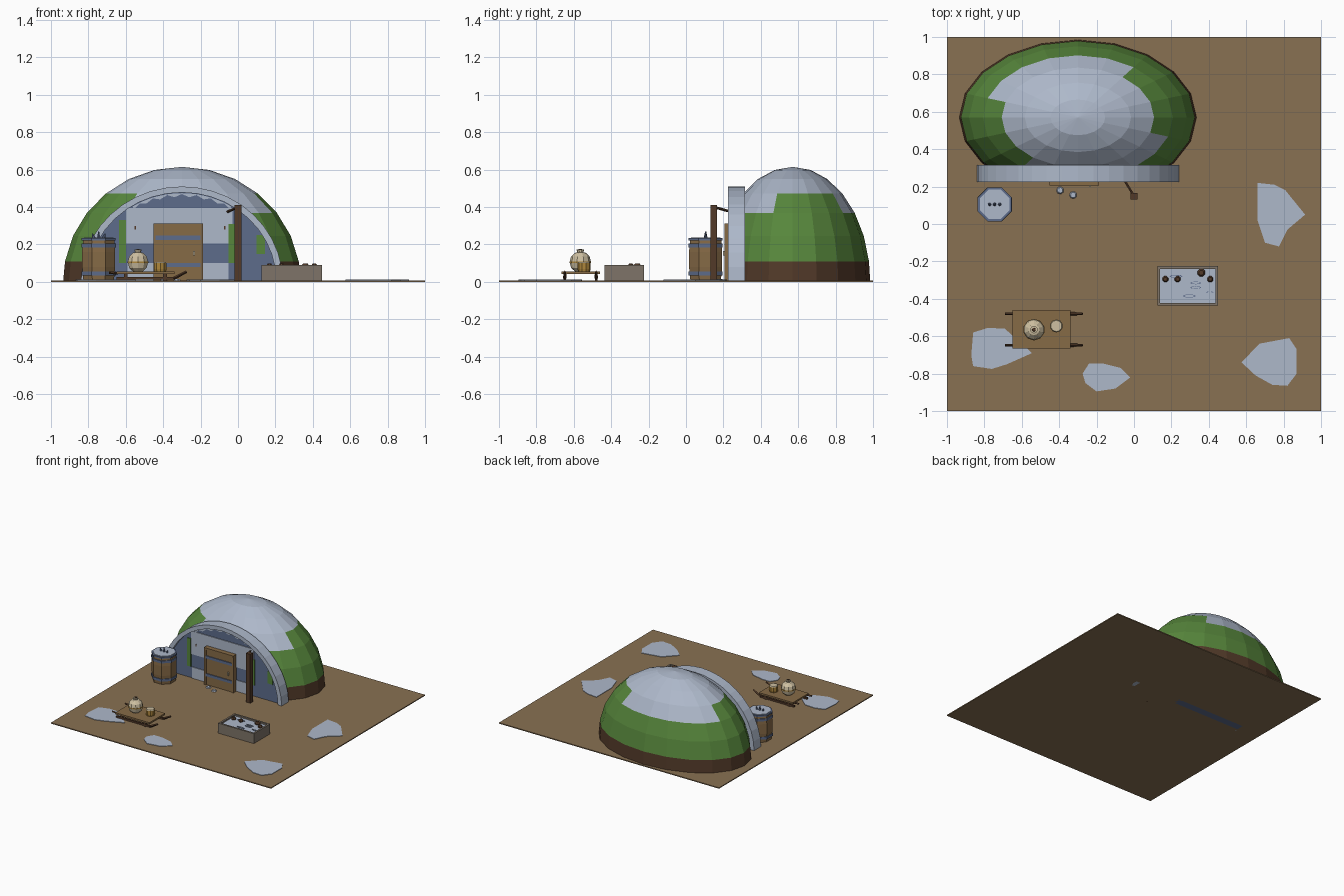
import bpy, bmesh, math
from mathutils import Vector, Matrix

if "Cube" in bpy.data.objects:
    bpy.data.objects.remove(bpy.data.objects["Cube"])

def mat(name, rgb):
    m = bpy.data.materials.new(name)
    m.diffuse_color = (*rgb, 1)
    m.use_nodes = True
    m.node_tree.nodes["Principled BSDF"].inputs["Base Color"].default_value = m.diffuse_color
    return m

DIRT = mat("dirt", (0.25, 0.165, 0.085))
SNOW = mat("snow", (0.42, 0.48, 0.59))
GRASS = mat("grass", (0.095, 0.24, 0.045))
BARK = mat("dark_wood", (0.085, 0.042, 0.022))
SLATE = mat("slate_blue", (0.11, 0.15, 0.26))
WOOD = mat("wood", (0.24, 0.145, 0.062))
STONE = mat("stone", (0.21, 0.175, 0.14))
CREAM = mat("cream", (0.62, 0.53, 0.36))
GOLD = mat("gold", (0.42, 0.24, 0.045))

def finish(bm, name, *mats):
    bmesh.ops.recalc_face_normals(bm, faces=bm.faces)
    me = bpy.data.meshes.new(name)
    bm.to_mesh(me)
    bm.free()
    for m in mats:
        me.materials.append(m)
    ob = bpy.data.objects.new(name, me)
    bpy.context.collection.objects.link(ob)
    return ob

def box(name, m, x0, x1, y0, y1, z0, z1):
    bm = bmesh.new()
    bmesh.ops.create_cube(bm, size=1)
    for v in bm.verts:
        v.co = ((x0 + x1) / 2 + v.co.x * (x1 - x0), (y0 + y1) / 2 + v.co.y * (y1 - y0),
                (z0 + z1) / 2 + v.co.z * (z1 - z0))
    return finish(bm, name, m)

def prism(name, m, pts, offset):
    """Closed outline of 3D points, extruded by offset."""
    bm = bmesh.new()
    f = bm.faces.new([bm.verts.new(p) for p in pts])
    r = bmesh.ops.extrude_face_region(bm, geom=[f], use_keep_orig=True)
    bmesh.ops.translate(bm, vec=offset, verts=[g for g in r["geom"] if isinstance(g, bmesh.types.BMVert)])
    return finish(bm, name, m)

def lathe(name, m, x, y, profile, n):
    """Turned shape from (radius, height) pairs, closed at both ends."""
    bm = bmesh.new()
    rings = []
    for r, z in profile:
        rings.append([bm.verts.new((x + r * math.cos(a), y + r * math.sin(a), z))
                      for a in (2 * math.pi * (i + 0.5) / n for i in range(n))])
    for a, b in zip(rings, rings[1:]):
        for i in range(n):
            bm.faces.new((a[i], a[(i + 1) % n], b[(i + 1) % n], b[i]))
    bm.faces.new(rings[0])
    bm.faces.new(rings[-1])
    return finish(bm, name, m)

def rod(name, m, a, b, r0, r1, n=6):
    a, b = Vector(a), Vector(b)
    bm = bmesh.new()
    rot = (b - a).to_track_quat('Z', 'Y').to_matrix().to_4x4()
    bmesh.ops.create_cone(bm, cap_ends=True, segments=n, radius1=r0, radius2=r1, depth=(b - a).length,
                          matrix=Matrix.Translation((a + b) / 2) @ rot)
    return finish(bm, name, m)

# Ground and snow patches
box("ground", DIRT, -1, 1, -1, 1, 0, 0.008)
PATCHES = [
    [(.66, .22), (.75, .21), (.81, .18), (.85, .13), (.915, .05), (.82, -.03), (.775, -.12), (.7, -.1), (.66, .02)],
    [(.575, -.74), (.67, -.64), (.83, -.61), (.87, -.67), (.87, -.8), (.82, -.865), (.74, -.86), (.65, -.81)],
    [(-.275, -.8), (-.24, -.745), (-.17, -.745), (-.07, -.77), (-.02, -.82), (-.1, -.88), (-.2, -.895), (-.26, -.85)],
    [(-.87, -.7), (-.86, -.58), (-.78, -.555), (-.69, -.56), (-.545, -.69), (-.68, -.75), (-.76, -.775), (-.86, -.76)],
]
for p in PATCHES:
    prism("snow_patch", SNOW, [(x, y, 0.006) for x, y in p], (0, 0, 0.006))
for x, y in ((-.395, .18), (-.325, .155)):
    lathe("snow_clump", SNOW, x, y, [(0.022, 0.006), (0.015, 0.016)], 7)

# Turf dome: bark base, grass band, snow cap with a stepped lower edge
CX, CY, RX, RY, RZ = -0.30, 0.57, 0.635, 0.415, 0.615
N = 20
lat = [0, 10.3, 23.6, 36.9, 50.1, 63.4, 76.7]
bm = bmesh.new()
rings = []
for d in map(math.radians, lat):
    rings.append([bm.verts.new((CX + RX * math.cos(d) * math.cos(t), CY + RY * math.cos(d) * math.sin(t),
                                RZ * math.sin(d))) for t in (2 * math.pi * i / N for i in range(N))])
top = bm.verts.new((CX, CY, RZ))
for k in range(len(lat)):
    for i in range(N):
        j = (i + 1) % N
        if k + 1 < len(lat):
            f = bm.faces.new((rings[k][i], rings[k][j], rings[k + 1][j], rings[k + 1][i]))
        else:
            f = bm.faces.new((rings[k][i], rings[k][j], top))
        bare = i < 3 or i == N - 1 or 9 <= i < 13
        f.material_index = 0 if k == 0 else 2 if k > 3 or (k == 3 and not bare) else 1
bmesh.ops.bisect_plane(bm, geom=bm.verts[:] + bm.edges[:] + bm.faces[:], plane_co=(0, 0.31, 0),
                       plane_no=(0, -1, 0), clear_outer=True)
finish(bm, "turf_dome", BARK, GRASS, SNOW)

# Front arch and recessed wall
def ellipse(a, b, y, n=20):
    return [(CX + a * math.cos(math.pi * i / n), y, b * math.sin(math.pi * i / n)) for i in range(n + 1)]

prism("front_arch", SNOW, ellipse(.54, .51, .225) + ellipse(.505, .478, .225)[::-1], (0, .09, 0))
prism("front_wall", SLATE, ellipse(.507, .48, .25), (0, .062, 0))

# Painted wall panels
WY = 0.244
def plate(name, m, x0, x1, z0, z1, y=WY):
    box(name, m, x0, x1, y, 0.251, z0, z1)

plate("wall_panel_upper", SNOW, -.60, -.03, .205, .395)
for x0, x1 in ((-.59, -.44), (-.20, -.05)):
    plate("wall_panel_lower", SNOW, x0, x1, .008, .10)
for x0, x1, z0, z1 in ((-.635, -.60, .10, .33), (-.05, -.02, .10, .31), (.10, .145, .15, .25)):
    plate("moss_strip", GRASS, x0, x1, z0, z1, 0.243)
for x in (-.55, -.07):
    plate("wall_hook", BARK, x - .004, x + .004, .28, .30, 0.238)

# Snow fringe hanging under the arch
edge = [p for p in ellipse(.50, .474, WY, 40) if -.57 < p[0] < -.03]
teeth = [(x, y, z - (.004 if i % 2 else .02)) for i, (x, y, z) in enumerate(edge)]
prism("snow_fringe", SNOW, edge + teeth[::-1], (0, .006, 0))

# Door with straps and handle
box("door", WOOD, -.435, -.205, .213, .25, .008, .295)
for x in (-.453, -.205):
    box("door_jamb", WOOD, x, x + .018, .207, .25, .008, .31)
box("door_lintel", WOOD, -.453, -.187, .205, .25, .295, .312)
for z in (.08, .225):
    box("door_strap", SLATE, -.44, -.20, .206, .215, z, z + .022)
box("door_handle", CREAM, -.24, -.23, .198, .214, .14, .165)

# Post with bracket
box("post", BARK, -.02, .02, .13, .165, 0, .41)
rod("post_bracket", BARK, (0, .15, .40), (-.055, .24, .375), .007, .007)

# Barrel with hoops, snowy lid and icicles
BX, BY = -.745, .105
lathe("barrel", WOOD, BX, BY, [(.088, .006), (.096, .08), (.096, .16), (.09, .228)], 8)
for z in (.035, .185):
    lathe("barrel_hoop", SLATE, BX, BY, [(.099, z), (.099, z + .02)], 8)
lathe("barrel_rim", SLATE, BX, BY, [(.098, .222), (.098, .234)], 8)
lathe("barrel_snow", SNOW, BX, BY, [(.085, .23), (.085, .238)], 8)
for k in (-1, 0, 1):
    rod("barrel_spike", SLATE, (BX + k * .025, BY, .23), (BX + k * .034, BY, .27 - .012 * abs(k)), .011, .003)

# Sled with runners and legs
box("sled_deck", WOOD, -.65, -.34, -.665, -.46, .042, .056)
for y in (-.648, -.48):
    box("sled_runner", BARK, -.65, -.34, y - .007, y + .007, .012, .026)
    rod("sled_runner_tip", BARK, (-.345, y, .018), (-.275, y, .055), .009, .007, 4)
    rod("sled_handle", BARK, (-.69, y, .05), (-.64, y, .045), .007, .007, 4)
    for x in (-.60, -.39):
        box("sled_leg", BARK, x - .01, x + .01, y - .007, y + .007, .006, .045)

# Round jar and gold pot on the sled
lathe("round_jar", CREAM, -.535, -.565,
      [(.028, .056), (.049, .075), (.057, .105), (.05, .135), (.03, .155), (.017, .158), (.02, .172)], 10)
lathe("jar_band", GOLD, -.535, -.565, [(.058, .101), (.058, .109)], 10)
lathe("jar_stopper", BARK, -.535, -.565, [(.011, .17), (.009, .176)], 8)
lathe("gold_pot", GOLD, -.415, -.545, [(.032, .056), (.035, .07), (.035, .1)], 10)
lathe("pot_lid", CREAM, -.415, -.545, [(.034, .1), (.03, .107)], 10)

# Stone trough with snow, fish and round lumps
X0, X1, Y0, Y1 = .125, .45, -.437, -.225
for y in (Y0, Y1 - .015):
    box("trough_side", STONE, X0, X1, y, y + .015, 0, .09)
for x in (X0, X1 - .015):
    box("trough_end", STONE, x, x + .015, Y0 + .015, Y1 - .015, 0, .09)
box("trough_snow", SNOW, X0 + .01, X1 - .01, Y0 + .01, Y1 - .01, .004, .078)
for x, y, r in ((.168, -.295, .017), (.233, -.295, .017), (.408, -.295, .017), (.36, -.26, .022)):
    lathe("round_lump", BARK, x, y, [(r * .6, .07), (r, .08), (r, .088), (r * .6, .098)], 8)
for x, y, a in ((.225, -.28, .035), (.295, -.385, .035), (.33, -.315, .03), (.33, -.34, .03), (.405, -.365, .02)):
    prism("ice_sliver", SLATE, [(x + a * math.cos(t), y + a * .25 * math.sin(t), .076)
                                for t in (math.pi * i / 4 for i in range(8))], (0, 0, .006))
    prism("ice_sliver_top", SNOW, [(x + a * .8 * math.cos(t), y + a * .17 * math.sin(t), .08)
                                   for t in (math.pi * i / 4 for i in range(8))], (0, 0, .004))
